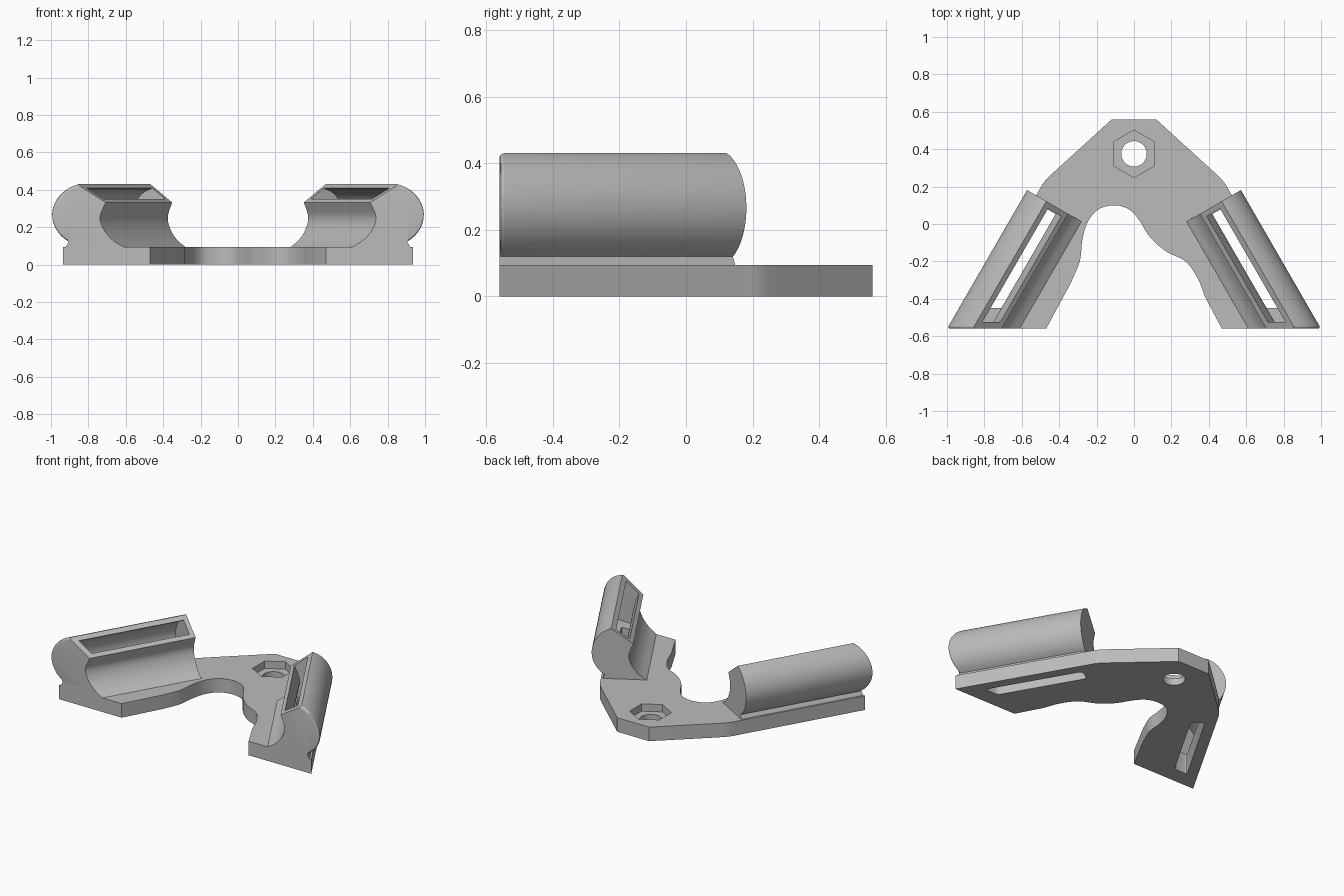
import bpy, bmesh, math
from mathutils import Vector

cube = bpy.data.objects.get("Cube")
if cube:
    bpy.data.objects.remove(cube, do_unlink=True)

grey = bpy.data.materials.new("matte grey")
grey.use_nodes = True
GREY = (0.5, 0.5, 0.5, 1)
grey.diffuse_color = GREY
grey.node_tree.nodes["Principled BSDF"].inputs["Base Color"].default_value = GREY

FRONT = -0.56      # front plane of the whole part
PLATE = 0.094      # plate thickness
SIN, COS = 0.5, math.sqrt(0.75)   # arms splay 30 degrees


def loft(name, lower, upper, bevel=None, width=0, segments=4):
    """Solid between two matching loops; bevel picks edges by vertex index."""
    bm = bmesh.new()
    a = [bm.verts.new(p) for p in lower]
    b = [bm.verts.new(p) for p in upper]
    n = len(a)
    bm.faces.new(a)
    bm.faces.new(b)
    for i in range(n):
        j = (i + 1) % n
        bm.faces.new((a[i], a[j], b[j], b[i]))
    bmesh.ops.recalc_face_normals(bm, faces=bm.faces)
    if bevel == "sides":
        edges = [bm.edges.get((p, q)) for p, q in zip(a, b)]
    elif bevel:
        edges = [bm.edges.get((b[i], b[i + 1])) for i in range(*bevel)]
    if bevel:
        bmesh.ops.bevel(bm, geom=edges, offset=width, segments=segments,
                        profile=0.5, affect='EDGES', clamp_overlap=True)
    mesh = bpy.data.meshes.new(name)
    bm.to_mesh(mesh)
    bm.free()
    mesh.materials.append(grey)
    ob = bpy.data.objects.new(name, mesh)
    bpy.context.collection.objects.link(ob)
    return ob


def upright(name, outline, z0, z1):
    return loft(name, [(x, y, z0) for x, y in outline],
                [(x, y, z1) for x, y in outline])


def arm_point(side, u, z, s):
    """u points inward across the arm, s runs from its back end forward."""
    return Vector((side * (0.422 + SIN * s - COS * u), 0.095 - COS * s - SIN * u, z))


def arm_solid(name, side, section, back, front_y, **kw):
    lower = [arm_point(side, u, z, back) for u, z in section]
    upper = [arm_point(side, u, z, (0.095 - front_y - SIN * u) / COS) for u, z in section]
    return loft(name, lower, upper, **kw)


def arc(cx, cy, r, start, end, steps):
    angles = [math.radians(start + (end - start) * i / steps) for i in range(steps + 1)]
    return [(cx + r * math.cos(t), cy + r * math.sin(t)) for t in angles]


def spline(points, steps=6):
    """Smooth curve through the points."""
    p = [Vector(q) for q in points]
    p = [2 * p[0] - p[1]] + p + [2 * p[-1] - p[-2]]
    out = []
    for k in range(1, len(p) - 2):
        a, b, c, d = p[k - 1:k + 3]
        for i in range(steps):
            t = i / steps
            out.append(tuple(b + (c - a) * t / 2 + (a * 2 - b * 5 + c * 4 - d) * t * t / 2
                             + (b * 3 - a - c * 3 + d) * t ** 3 / 2))
    return out + [tuple(p[-2])]


def activate(ob):
    bpy.ops.object.select_all(action='DESELECT')
    bpy.context.view_layer.objects.active = ob
    ob.select_set(True)


def cut(ob, cutters):
    activate(ob)
    for c in cutters:
        mod = ob.modifiers.new("cut", 'BOOLEAN')
        mod.operation, mod.solver, mod.object = 'DIFFERENCE', 'EXACT', c
        bpy.ops.object.modifier_apply(modifier=mod.name)


# Base plate: straight back edges, uneven curved notch at the front
notch = spline([(-0.34, -0.32), (-0.29, -0.2), (-0.277, -0.09), (-0.25, 0.005),
                (-0.195, 0.075), (-0.11, 0.1), (-0.03, 0.08), (0.025, 0.025),
                (0.085, -0.07), (0.17, -0.145), (0.275, -0.2), (0.34, -0.29), (0.38, -0.39)])
shoulder = spline([(0.428, 0.278), (0.48, 0.225), (0.516, 0.166)], 4)
outline = ([(-0.47, FRONT)] + notch + [(0.47, FRONT), (0.935, FRONT)] + shoulder[::-1]
           + [(0.118, 0.56), (-0.118, 0.56)] + [(-x, y) for x, y in shoulder]
           + [(-0.935, FRONT)])
plate = upright("base_plate", outline, 0, PLATE)

# Bolt hole with hexagonal nut recess
bolt = upright("bolt_cutter", arc(0, 0.375, 0.068, 0, 352.5, 47), -0.1, 0.2)
nut = upright("nut_cutter", arc(0, 0.375, 0.127, 30, 330, 5), 0.045, 0.2)

# Holder section: round back, slanted open lip, concave inner wall
ARC_STEPS = 26
back_arc = arc(0, 0.266, 0.173, 108, 238, ARC_STEPS)
inner_wall = spline([(0.163, PLATE), (0.11, 0.134), (0.07, 0.19), (0.054, 0.255), (0.08, 0.333)], 5)
section = back_arc + [(-0.1, 0.105), (-0.106, PLATE - 0.002), (0.163, PLATE - 0.002)] + inner_wall

# Pocket section, following the walls and leaving through the lip
pocket = ([(0.005, 0.46)] + arc(0, 0.266, 0.143, 102, 222, 20)
          + [(-0.08, 0.135), (0.07, 0.135)]
          + spline([(0.05, 0.165), (0.028, 0.21), (0.026, 0.265), (0.056, 0.351)], 4)
          + [(0.086, 0.391)])
slot = [(-0.05, -0.05), (0.035, -0.05), (0.035, 0.2), (-0.05, 0.2)]

holders, cutters = [], [bolt, nut]
for side, label in ((1, "left"), (-1, "right")):
    holder = arm_solid(label + "_holder", side, section, 0, FRONT,
                       bevel=(0, ARC_STEPS), width=0.035)
    hollow = arm_solid("pocket_cutter", side, pocket, 0.03, FRONT + 0.035)

    # Floor slot with rounded corners, cut down through the plate
    corners = []
    for u, end in ((-0.05, 0), (0.035, 0), (0.035, 1), (-0.05, 1)):
        s = (0.095 + 0.45 - SIN * u) / COS if end else 0.035
        corners.append(arm_point(side, u, 0, s))
    drop = Vector((0, 0, 1))
    opening = loft("slot_cutter", [c - drop * 0.05 for c in corners],
                   [c + drop * 0.2 for c in corners], bevel="sides", width=0.02)
    cut(holder, [hollow, opening])
    holders.append(holder)
    cutters += [hollow, opening]

cut(plate, [c for c in cutters if not c.name.startswith("pocket")])
for c in cutters:
    bpy.data.objects.remove(c, do_unlink=True)

for ob in [plate] + holders:
    activate(ob)
    bpy.ops.object.shade_smooth_by_angle(angle=math.radians(30))
